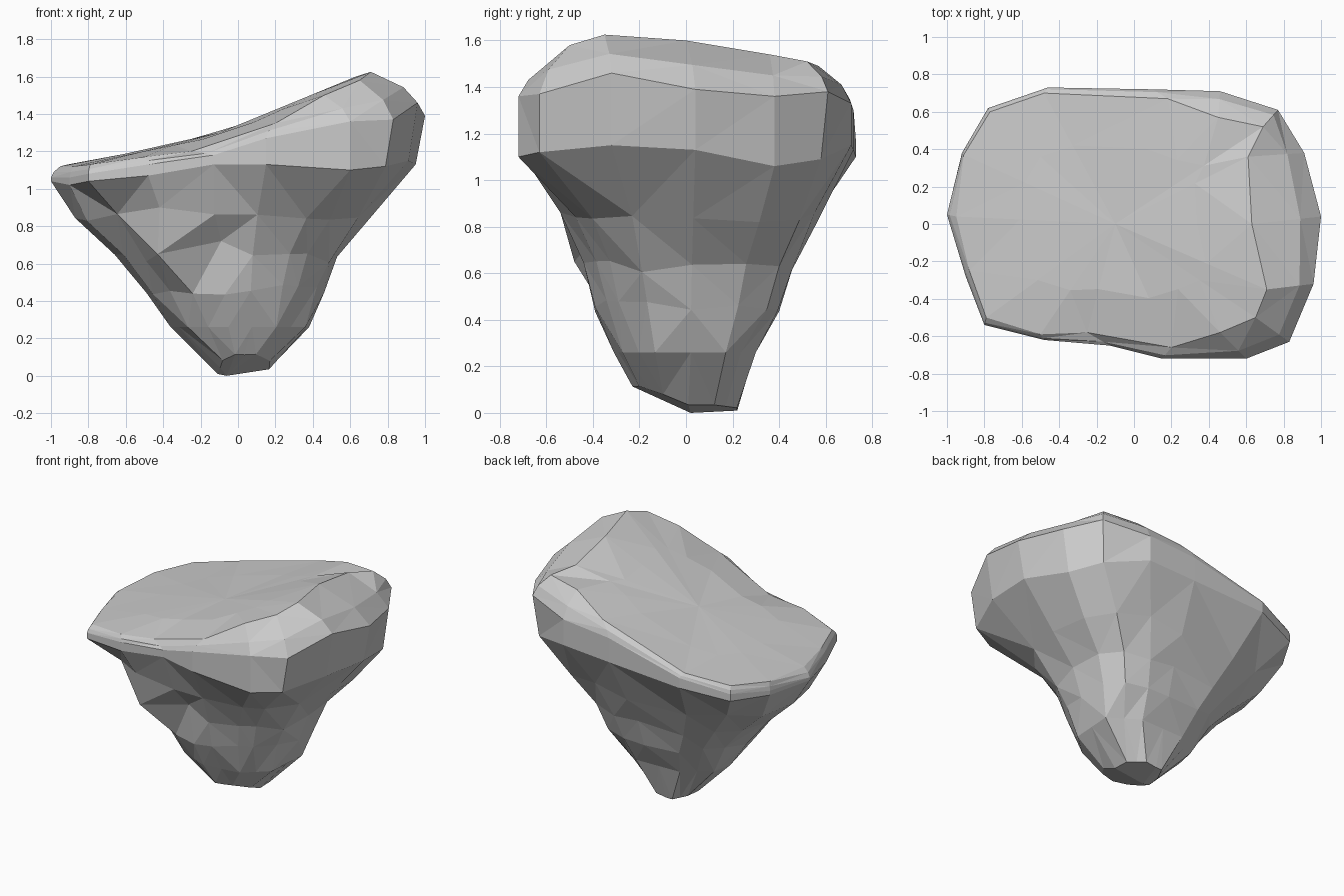
import bpy, bmesh, random
from mathutils import Vector

if "Cube" in bpy.data.objects:
    bpy.data.objects.remove(bpy.data.objects["Cube"])
random.seed(4)

# Widest outline seen from above: x, y, lower edge z, upper edge z
RIM = [(-1, .05, 1.04, 1.06), (-.9, -.28, 1.02, 1.06), (-.8, -.54, 1.04, 1.08),
       (-.48, -.62, 1.07, 1.13), (-.13, -.65, 1.13, 1.18), (.15, -.72, 1.13, 1.27),
       (.6, -.72, 1.10, 1.36), (.83, -.63, 1.12, 1.37), (.96, -.32, 1.15, 1.46),
       (1, .04, 1.13, 1.39), (.91, .38, 1.06, 1.36), (.77, .61, 1.10, 1.38),
       (.46, .71, 1.15, 1.33), (.1, .72, 1.13, 1.3), (-.46, .73, 1.1, 1.17),
       (-.78, .62, 1.05, 1.1), (-.92, .38, 1.04, 1.07)]
# Edge of the sloping top surface
TOP = [(-.95, .04, 1.12), (-.88, -.25, 1.12), (-.79, -.5, 1.13), (-.5, -.59, 1.17),
       (-.25, -.58, 1.2), (.2, -.66, 1.35), (.46, -.58, 1.5), (.65, -.5, 1.58),
       (.71, -.35, 1.625), (.63, 0, 1.6), (.61, .36, 1.54), (.69, .52, 1.51),
       (.45, .57, 1.49), (.18, .67, 1.39), (-.48, .7, 1.2), (-.77, .6, 1.15),
       (-.91, .37, 1.13)]
# Tapering stem: z, x min, x max, y min, y max
STEM = [(.01, -.11, .17, -.23, .22), (.26, -.36, .38, -.31, .30),
        (.46, -.49, .46, -.39, .40), (.63, -.66, .53, -.44, .46),
        (.84, -.87, .70, -.54, .56)]
SLOPE = [(-1, 1.12), (-.5, 1.2), (-.1, 1.3), (.3, 1.45), (.45, 1.54), (1.1, 1.6)]
N = len(RIM)


def top_height(x):
    for (a, za), (b, zb) in zip(SLOPE, SLOPE[1:]):
        if x <= b:
            return za + (zb - za) * (x - a) / (b - a)


def fit(values, lo, hi):
    """Stretch both signs separately so the values span lo..hi."""
    a, b = min(values), max(values)
    return [v * (hi / b if v > 0 else lo / a) for v in values]


def stem_ring(level, z, x0, x1, y0, y1):
    pts = []
    for x, y, _, _ in RIM:
        # superellipse section, squarest at the back right corner
        v = Vector((x, y / .72))
        p = 2.1
        if level and y > 0:
            p = 3.8 if x > 0 else 2.6
        pts.append(v / (abs(v.x) ** p + abs(v.y) ** p) ** (1 / p))
    if level < 2:  # broader facets near the foot
        for i in range(1, N, 2):
            pts[i] = (pts[i - 1] + pts[i + 1]) / 2
    ring = []
    for x, y in zip(fit([p.x for p in pts], x0, x1), fit([p.y for p in pts], y0, y1)):
        h = z
        if level == 0:
            h += max(0, -y) * .45 + max(0, x) * .15
        elif level > 1:
            h += random.uniform(-.03, .03)
        ring.append(Vector((x, y, h)))
    return ring


def top_ring(scale, mix):
    ring = []
    for p in top:
        q = Vector((-.1, 0, 0)).lerp(p, scale)
        q.z = top_height(q.x) * (1 - mix) + (1.3 + (p.z - 1.3) * scale) * mix
        ring.append(q)
    return ring


rings = [stem_ring(i, *s) for i, s in enumerate(STEM)]
# Projecting spur at the front left
rings[3][3] = Vector((-.43, -.48, .65))
rings[3][4] = Vector((-.09, -.42, .72))
rings[4][3] = Vector((-.42, -.54, .9))
# Overhanging rim, shoulder and top edge
lower = [Vector((x * .95 if x > .8 else x, y, z)) for x, y, z, _ in RIM]
lower[11] = Vector((.74, .58, 1.09))
upper = [Vector((x, y, z)) for x, y, _, z in RIM]
top = [Vector(p) for p in TOP]
shoulder = [a.lerp(b, .3) + Vector((0, 0, .2 * (b.z - a.z))) for a, b in zip(upper, top)]
rings += [lower, upper, shoulder, top, top_ring(.6, .35)]

# Loft the rings into one faceted boulder
bm = bmesh.new()
loops = [[bm.verts.new(p) for p in r] for r in rings]
for a, b in zip(loops, loops[1:]):
    for i in range(N):
        j = (i + 1) % N
        bm.faces.new((a[i], a[j], b[j], b[i]))
for loop, tip in ((loops[0], (-.06, .02, 0)), (loops[-1], (-.1, 0, 1.3))):
    v = bm.verts.new(tip)
    for i in range(N):
        bm.faces.new((loop[i], loop[(i + 1) % N], v))
bmesh.ops.triangulate(bm, faces=bm.faces[:])
bmesh.ops.recalc_face_normals(bm, faces=bm.faces[:])
mesh = bpy.data.meshes.new("boulder")
bm.to_mesh(mesh)
bm.free()
bpy.context.collection.objects.link(bpy.data.objects.new("boulder", mesh))
